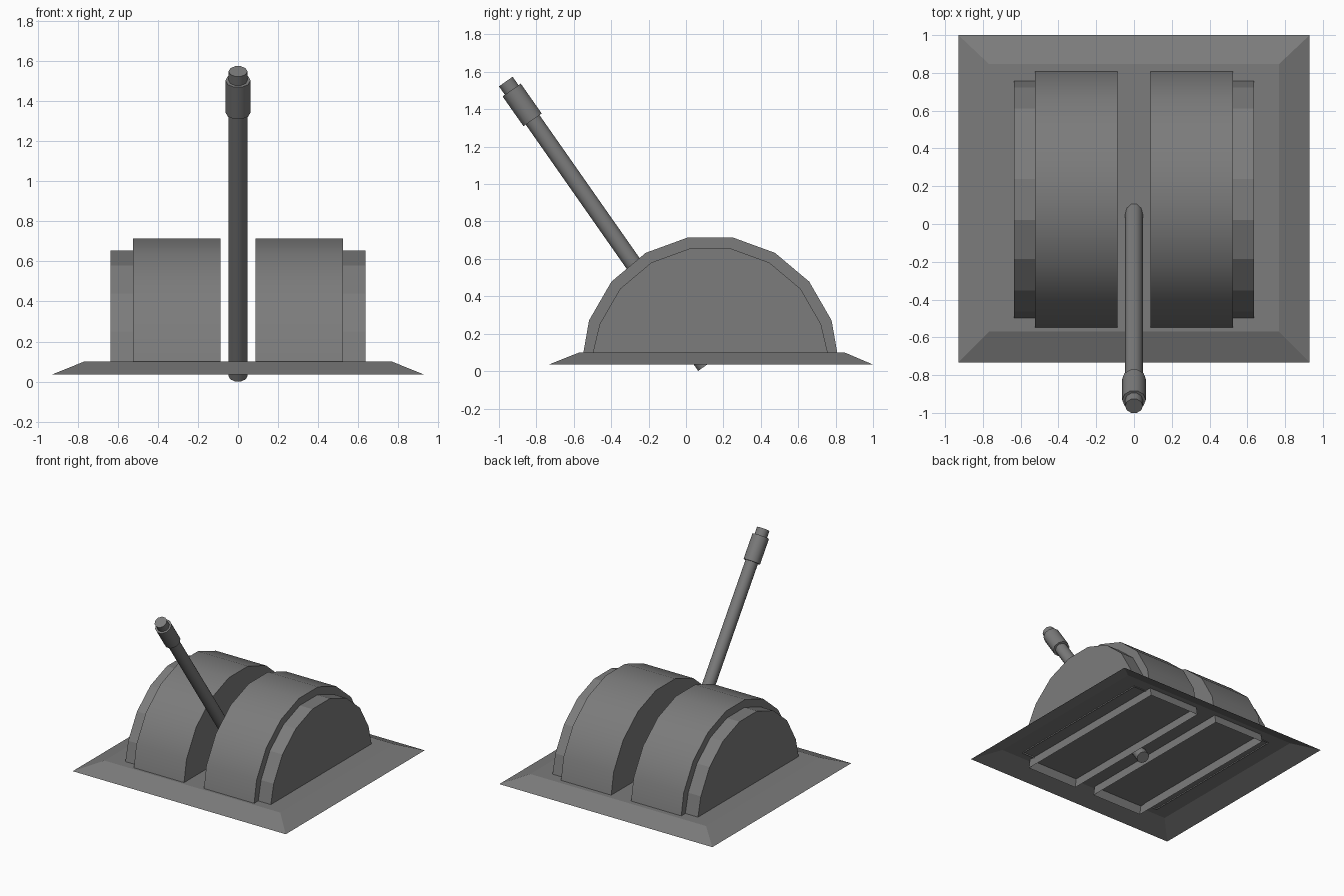
import bpy, bmesh
from math import sin, cos, radians
from mathutils import Vector

if "Cube" in bpy.data.objects:
    bpy.data.objects.remove(bpy.data.objects["Cube"])

grey = bpy.data.materials.new("dark_grey")
grey.diffuse_color = (0.2, 0.2, 0.2, 1)
grey.use_nodes = True
grey.node_tree.nodes["Principled BSDF"].inputs["Base Color"].default_value = grey.diffuse_color
CY, Z0, Z1 = 0.13, 0.035, 0.10   # housing centre in y, plate bottom and top


def finish(name, bm, smooth=None):
    bmesh.ops.recalc_face_normals(bm, faces=bm.faces)
    me = bpy.data.meshes.new(name)
    bm.to_mesh(me)
    bm.free()
    me.materials.append(grey)
    ob = bpy.data.objects.new(name, me)
    bpy.context.collection.objects.link(ob)
    if smooth:
        bpy.ops.object.select_all(action='DESELECT')
        ob.select_set(True)
        bpy.context.view_layer.objects.active = ob
        bpy.ops.object.shade_smooth_by_angle(angle=radians(smooth))
    return ob


def loft(name, ring_a, ring_b, cap_a=True, open_closing=False, smooth=None):
    """Skin two matching rings; open_closing leaves out the closing wall."""
    bm = bmesh.new()
    a = [bm.verts.new(p) for p in ring_a]
    b = [bm.verts.new(p) for p in ring_b]
    n = len(a)
    for i in range(n - 1 if open_closing else n):
        j = (i + 1) % n
        bm.faces.new((a[i], a[j], b[j], b[i]))
    if cap_a:
        bm.faces.new(a)
    bm.faces.new(b)
    return finish(name, bm, smooth)


def rect(hx, y0, y1, z):
    return [(-hx, y0, z), (hx, y0, z), (hx, y1, z), (-hx, y1, z)]


# sloped base plate, open underneath
loft("base_plate", rect(0.93, -0.733, 1.0, Z0), rect(0.768, -0.57, 0.847, Z1), cap_a=False)


# half-round housings, nine facets each, open underneath
def half_round(x, r, zmin):
    return [(x, CY + r * cos(radians(20 * i)), max(zmin, Z0 + r * sin(radians(20 * i))))
            for i in range(10)]


for side, s in (("left", -1), ("right", 1)):
    loft(side + "_drum", half_round(s * 0.087, 0.69, Z0), half_round(s * 0.525, 0.69, Z0),
         open_closing=True, smooth=30)
    loft(side + "_side_cover", half_round(s * 0.52, 0.63, 0.09),
         half_round(s * 0.635, 0.63, 0.09), open_closing=True)

# lever leaning 35 degrees to the front, ten-sided
tilt = radians(35)
axis = Vector((0, -sin(tilt), cos(tilt)))
across = Vector((0, cos(tilt), sin(tilt)))
tip = Vector((0, -0.9635, 1.548))


def ring(dist, r):
    return [tip - axis * dist + Vector((r * cos(radians(36 * i)), 0, 0))
            + across * r * sin(radians(36 * i)) for i in range(10)]


loft("lever_rod", ring(1.857, 0.047), ring(0, 0.047), smooth=40)
loft("lever_grip", ring(0.25, 0.0625), ring(0.055, 0.0625), smooth=40)
